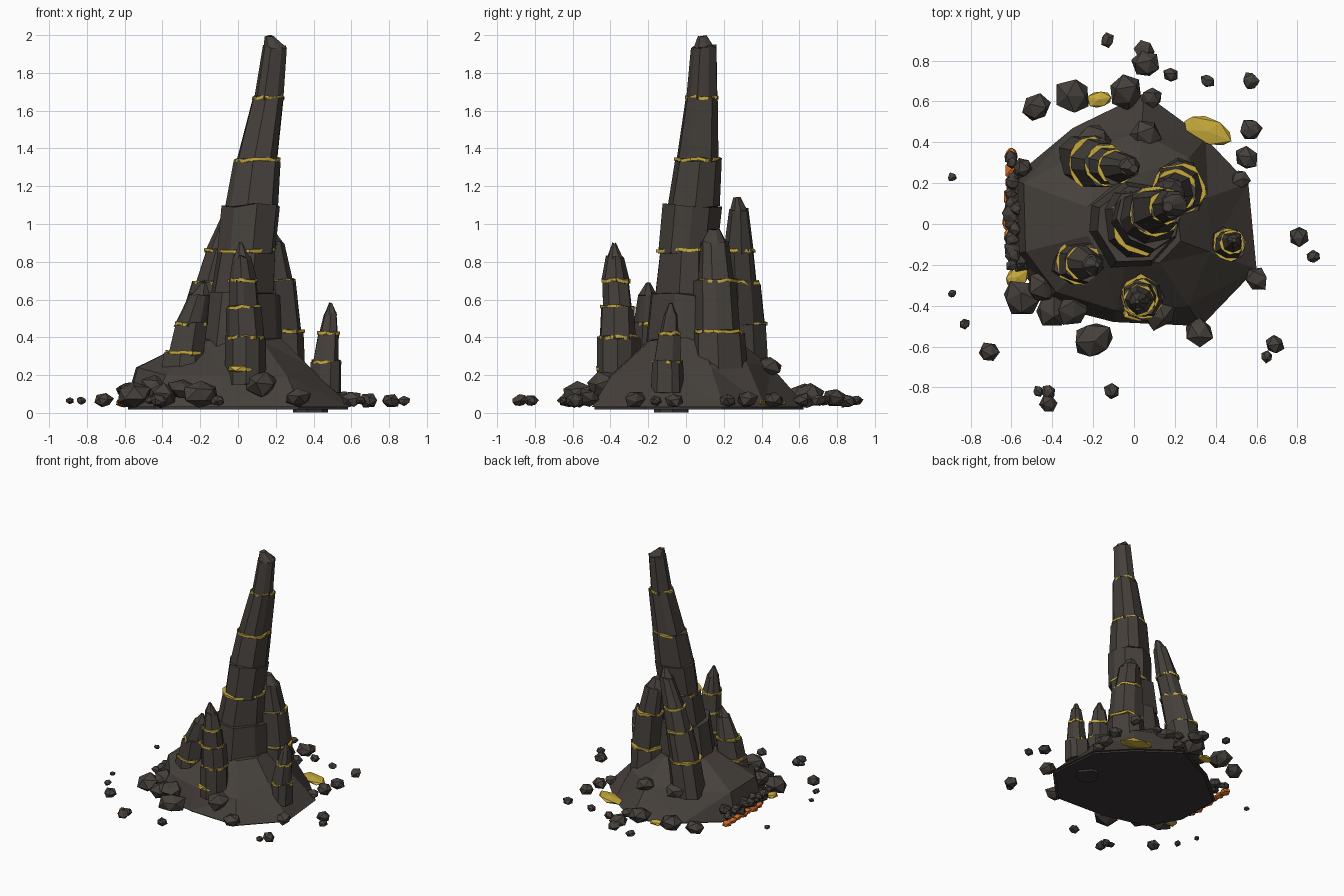
import bpy, bmesh, random
from math import cos, sin, pi
from mathutils import Vector, Matrix, Euler

random.seed(7)
old = bpy.data.objects.get("Cube")
if old:
    bpy.data.objects.remove(old)


def material(name, r, g, b):
    mat = bpy.data.materials.new(name)
    mat.use_nodes = True
    mat.diffuse_color = (r, g, b, 1)
    shader = mat.node_tree.nodes["Principled BSDF"]
    shader.inputs["Base Color"].default_value = (r, g, b, 1)
    shader.inputs["Roughness"].default_value = 0.9
    return mat


ROCK = material("dark basalt", 0.06, 0.051, 0.044)
UNDERSIDE = material("dusky underside", 0.045, 0.036, 0.038)
SULPHUR = material("sulphur yellow", 0.57, 0.4, 0.045)
LAVA = material("lava orange", 0.64, 0.15, 0.02)


def finish(name, bm, mat):
    bmesh.ops.recalc_face_normals(bm, faces=bm.faces)
    mesh = bpy.data.meshes.new(name)
    bm.to_mesh(mesh)
    bm.free()
    mesh.materials.append(mat)
    obj = bpy.data.objects.new(name, mesh)
    bpy.context.collection.objects.link(obj)


def jitter(amount):
    return random.uniform(-amount, amount)


def loft(bm, rings):
    """Skin a stack of equal rings and close both ends."""
    loops = [[bm.verts.new(p) for p in ring] for ring in rings]
    n = len(loops[0])
    for low, high in zip(loops, loops[1:]):
        for i in range(n):
            j = (i + 1) % n
            bm.faces.new((low[i], low[j], high[j], high[i]))
    bm.faces.new(loops[0][::-1])
    bm.faces.new(loops[-1])


def rough_ring(x, y, z, radius, profile, tilt):
    return [(x + radius * k * cos(a), y + radius * k * sin(a), z + jitter(tilt))
            for a, k in profile]


def rough_profile(sides, amount):
    turn = random.random() * pi
    return [(turn + 2 * pi * (i + jitter(0.25)) / sides, 1.02 + jitter(amount))
            for i in range(sides)]


def spire(name, points, bands):
    """Stacked tapering columns, with mineral seams at the chosen joints."""
    stone, seam = bmesh.new(), bmesh.new()
    body, tip = points[:-1], points[-1]
    for i, (x, y, z, r) in enumerate(body):
        profile = rough_profile(8, 0.09)
        bottom = rough_ring(x, y, z - 0.012, r, profile, 0.008)
        if i + 1 < len(body):
            nx, ny, nz, nr = body[i + 1]
            grow = 1 if i + 2 == len(body) else 1.08
            top = rough_ring(nx, ny, nz, nr * grow, profile, 0.012)
        else:
            top = rough_ring(*tip, profile, 0.005)
        loft(stone, [bottom, top])
        if i in bands:
            ring = rough_profile(16, 0.09)
            middle = rough_ring(x, y, z, r * 1.035, ring, 0.007)
            loft(seam, [[(px, py, pz + s * 0.008) for px, py, pz in middle]
                        for s in (-1, 1)])
    finish(name, stone, ROCK)
    finish(name + "_seams", seam, SULPHUR)


def add_rock(bm, centre, size, turn=None, rough=0.16):
    """Faceted lump, tumbled at random unless a flat turn angle is given."""
    spin = Euler([random.random() * 6 for _ in range(3)])
    place = Matrix.LocRotScale(Vector(centre), Euler((0, 0, turn or 0)), Vector(size))
    for v in bmesh.ops.create_icosphere(bm, subdivisions=1, radius=1)["verts"]:
        v.co *= 1 + jitter(rough)
        if turn is None:
            v.co.rotate(spin)
        v.co = place @ v.co


# Faceted mound: outline x, y, then shoulder scale and shoulder height
outline = [(-.6, .22, .9, .24), (-.3, .47, .78, .22), (.05, .64, .7, .25),
           (.35, .42, .77, .26), (.56, .2, .65, .25), (.6, -.22, .62, .25),
           (.33, -.5, .8, .19), (-.1, -.48, .88, .2), (-.45, -.39, .85, .2),
           (-.59, -.15, .9, .24)]
mound = bmesh.new()
loft(mound, [[(x, y, .03) for x, y, s, h in outline],
             [(x * s, y * s, h) for x, y, s, h in outline],
             [(x * .38, y * .38, .4 + jitter(.02)) for x, y, s, h in outline]])
bmesh.ops.triangulate(mound, faces=[f for f in mound.faces if len(f.verts) == 4])
finish("mound", mound, ROCK)

# Thin dark sheet and low slab below the mound
under = bmesh.new()
loft(under, [[(x * .97, y * .97, z) for x, y, s, h in outline] for z in (.018, .032)])
finish("under_sheet", under, UNDERSIDE)
slab = bmesh.new()
profile = rough_profile(7, .06)
loft(slab, [rough_ring(.385, -.075, z, .09, profile, 0) for z in (.002, .025)])
finish("under_slab", slab, UNDERSIDE)

# Spires
spire("main_spire", [(0, 0, .3, .23), (.02, 0, .63, .18), (.045, .01, .86, .15),
                     (.07, .035, 1.1, .14), (.1, .062, 1.34, .115),
                     (.162, .085, 1.67, .08), (.195, .095, 1.94, .065),
                     (.165, .085, 1.995, .025)], (2, 4, 5))
spire("front_spire", [(.04, -.36, .16, .11), (.04, -.36, .4, .1),
                      (.03, -.36, .56, .085), (.025, -.37, .7, .072),
                      (.02, -.375, .83, .045), (.015, -.38, .9, .01)], (1, 2, 3))
spire("front_right_spire", [(-.29, -.19, .18, .12), (-.28, -.19, .32, .1),
                            (-.25, -.19, .47, .085), (-.2, -.2, .63, .05),
                            (-.18, -.2, .69, .012)], (1, 2))
spire("back_right_spire", [(-.25, .31, .22, .13), (-.2, .3, .47, .115),
                           (-.14, .29, .69, .095), (-.09, .28, .86, .08),
                           (-.02, .28, 1.08, .05), (0, .27, 1.14, .02)], (1, 2, 3))
spire("back_left_spire", [(.22, .18, .2, .14), (.22, .17, .43, .12),
                          (.2, .16, .7, .1), (.17, .15, .9, .08),
                          (.16, .15, .97, .03)], (1, 2))
spire("left_spire", [(.46, -.1, .12, .085), (.465, -.1, .27, .075),
                     (.48, -.09, .42, .055), (.49, -.08, .53, .035),
                     (.49, -.08, .58, .01)], (1, 2))

# Loose stones lying around the mound: x, y, radius
stones = [(-.3, .63, .085), (-.04, .65, .09), (.06, .78, .07), (.05, .85, .05),
          (.09, .62, .055), (-.48, .57, .07), (.18, .73, .04), (.36, .7, .035),
          (.57, .7, .045), (.57, .46, .06), (.55, .32, .06), (.52, .22, .05),
          (-.13, .9, .035), (-.89, .23, .025), (-.89, -.34, .022),
          (-.83, -.49, .028), (-.71, -.63, .05), (-.47, -.82, .027),
          (-.42, -.88, .045), (-.42, -.82, .04), (-.11, -.82, .042),
          (-.2, -.57, .1), (.32, -.53, .07), (.69, -.59, .05), (.65, -.65, .03),
          (.6, -.27, .06), (.81, -.06, .05), (.88, -.16, .035),
          (-.55, -.36, .09), (-.4, -.42, .09), (-.55, -.18, .06)]
loose = bmesh.new()
for x, y, r in stones:
    add_rock(loose, (x, y, max(.065, .03 + r * .7)), (r, r, r * .75))
finish("loose_stones", loose, ROCK)

# Rubble bank along the steep side, and boulders set into the slopes
rubble = bmesh.new()
for i in range(22):
    r = random.uniform(.03, .05)
    add_rock(rubble, (-.575 + jitter(.035), -.2 + i * .025, random.uniform(.08, .14)),
             (r, r, r * .75))
finish("rubble_bank", rubble, ROCK)
boulders = bmesh.new()
for centre, r in [((.12, -.42, .15), .1), ((-.45, -.31, .14), .08),
                  ((.05, .43, .24), .08), ((-.2, .41, .25), .09),
                  ((-.3, -.42, .12), .08)]:
    add_rock(boulders, centre, (r, r, r * .7))
finish("slope_boulders", boulders, ROCK)

# Sulphur crystals
crystals = bmesh.new()
for centre, size, angle in [((.36, .455, .055), (.14, .07, .02), -.4),
                            ((-.17, .61, .055), (.07, .045, .02), .2),
                            ((-.57, -.26, .055), (.065, .05, .025), .6),
                            ((.01, -.44, .235), (.075, .04, .026), -.1)]:
    add_rock(crystals, centre, size, angle, .08)
finish("sulphur_crystals", crystals, SULPHUR)

# Glowing fissure peeping out under the rubble
lava = bmesh.new()
for i in range(7):
    add_rock(lava, (-.605 + jitter(.008), -.06 + i * .065, .055), (.033, .05, .025), .05)
finish("lava_fissure", lava, LAVA)
